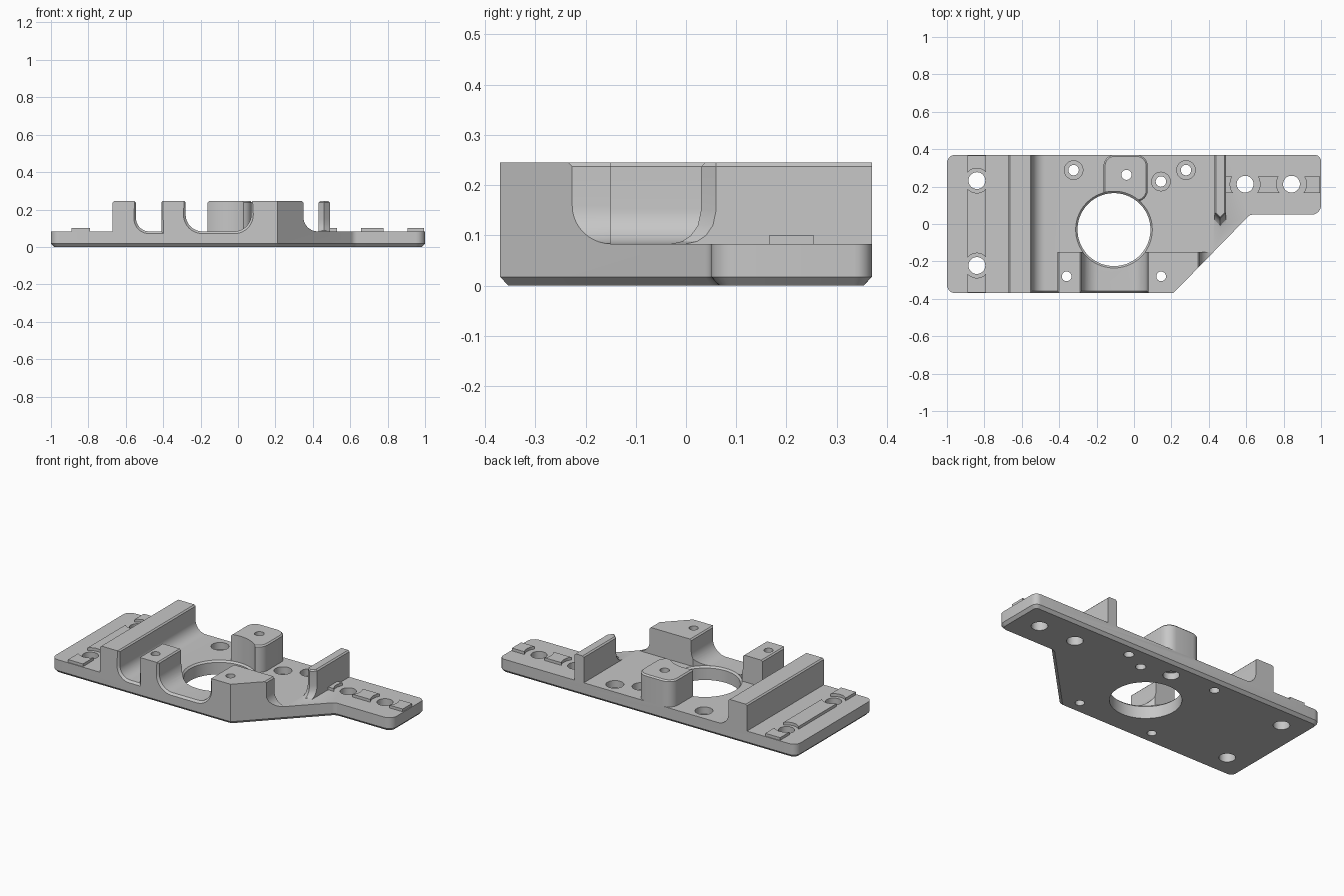
import bpy, bmesh, math
from mathutils import Vector

if "Cube" in bpy.data.objects:
    bpy.data.objects.remove(bpy.data.objects["Cube"])

FLOOR, TOP, BACK, HOLE = 0.083, 0.245, 0.37, (-0.107, -0.03)

grey = bpy.data.materials.new("grey_plastic")
grey.diffuse_color = (0.57, 0.57, 0.57, 1)
grey.use_nodes = True
grey.node_tree.nodes["Principled BSDF"].inputs["Base Color"].default_value = grey.diffuse_color


def loft(name, rings):
    """Solid through a list of matching 3D rings."""
    bm = bmesh.new()
    vs = [[bm.verts.new(p) for p in r] for r in rings]
    n = len(rings[0])
    for a, b in zip(vs, vs[1:]):
        for i in range(n):
            j = (i + 1) % n
            bm.faces.new((a[i], a[j], b[j], b[i]))
    bm.faces.new(vs[0][::-1])
    bm.faces.new(vs[-1])
    bmesh.ops.recalc_face_normals(bm, faces=bm.faces)
    me = bpy.data.meshes.new(name)
    bm.to_mesh(me)
    bm.free()
    ob = bpy.data.objects.new(name, me)
    bpy.context.collection.objects.link(ob)
    me.materials.append(grey)
    return ob


def rounded(pts, seg=6):
    """Outline with each (x, y, radius) corner rounded."""
    out = []
    for i, (x, y, r) in enumerate(pts):
        p = Vector((x, y))
        if r == 0:
            out.append(p)
            continue
        u = (Vector(pts[i - 1][:2]) - p).normalized()
        v = (Vector(pts[(i + 1) % len(pts)][:2]) - p).normalized()
        half = u.angle(v) / 2
        c = p + (u + v).normalized() * (r / math.sin(half))
        d = r / math.tan(half)
        a, b = p + u * d - c, p + v * d - c
        a0 = math.atan2(a.y, a.x)
        turn = math.atan2(a.x * b.y - a.y * b.x, a.dot(b))
        for k in range(seg + 1):
            t = a0 + turn * k / seg
            out.append(c + Vector((math.cos(t), math.sin(t))) * r)
    return out


def inset(pts, d):
    """Counter-clockwise outline moved inwards by d."""
    out = []
    for i, p in enumerate(pts):
        e = (p - pts[i - 1]).normalized()
        f = (pts[(i + 1) % len(pts)] - p).normalized()
        n, m = Vector((-e.y, e.x)), Vector((-f.y, f.x))
        out.append(p + (n + m) * (d / (1 + n.dot(m))))
    return out


def prism(name, pts, levels):
    """Upright solid, levels are (height, inset)."""
    return loft(name, [[(p.x, p.y, z) for p in inset(pts, d)] for z, d in levels])


def turned(name, x, y, levels, seg=48):
    """Round solid, levels are (height, radius)."""
    ang = [2 * math.pi * i / seg for i in range(seg)]
    return loft(name, [[(x + r * math.cos(a), y + r * math.sin(a), z) for a in ang]
                       for z, r in levels])


def combine(ob, other, op):
    mod = ob.modifiers.new("combine", 'BOOLEAN')
    mod.operation, mod.solver, mod.object = op, 'EXACT', other
    bpy.context.view_layer.objects.active = ob
    bpy.ops.object.modifier_apply(modifier=mod.name)
    bpy.data.objects.remove(other, do_unlink=True)


def ridge(name, x0, x1, r0, r1, y0, y1):
    """Block along y with chamfered top and optional foot fillets."""
    c = 0.008

    def foot(x, r, s):
        """Points from the floor up to the wall; s is the outward side."""
        if r == 0:
            return [(x, 0.05)]
        angles = [math.pi / 2 * k / 10 for k in range(11)]
        return [(x + s * r, 0.05)] + [(x + s * r * (1 - math.sin(t)),
                                       FLOOR + r * (1 - math.cos(t))) for t in angles]
    prof = foot(x0, r0, -1) + [(x0, TOP - c), (x0 + c, TOP), (x1 - c, TOP), (x1, TOP - c)]
    prof += foot(x1, r1, 1)[::-1]
    return loft(name, [[(x, y, z) for x, z in prof] for y in (y0, y1)])


# Base plate with chamfered underside
outline = rounded([(-1, -BACK, 0.045), (0.21, -BACK, 0), (0.62, 0.05, 0.04),
                   (1, 0.05, 0.05), (1, BACK, 0.035), (-1, BACK, 0.045)])
plate = prism("mounting_plate", outline, [(0, 0.016), (0.017, 0), (FLOOR, 0)])

# Cross wall and the two front posts
combine(plate, ridge("wall", -0.67, -0.545, 0, 0.07, -BACK, BACK), 'UNION')
combine(plate, ridge("front_post", -0.41, -0.28, 0, 0.09, -BACK, -0.15), 'UNION')
block = ridge("front_block", 0.07, 0.35, 0.09, 0.076, -BACK, -0.15)
combine(block, prism("trim", outline, [(0, 0), (0.4, 0)]), 'INTERSECT')
combine(plate, block, 'UNION')

# Back post with rounded corners
post = rounded([(-0.163, 0.12, 0), (0.073, 0.12, 0.06),
                (0.073, BACK, 0.06), (-0.163, BACK, 0.06)])
combine(plate, prism("back_post", post, [(0.05, 0), (TOP - 0.008, 0), (TOP, 0.008)]), 'UNION')

# Narrow rib with pointed, flared front end
rings = []
for z in (0.05, FLOOR, 0.088, 0.1, 0.12, 0.15, TOP - 0.008, TOP):
    k = min(1, max(0, (z - FLOOR) / 0.067))
    s = 0.06 * (1 - math.sqrt(1 - (1 - k) ** 2))
    c = 0.008 if z == TOP else 0
    rings.append([(0.43 + c, BACK, z), (0.43 + c, 0.06 - s, z), (0.461, 0.03 - s + c, z),
                  (0.492 - c, 0.06 - s, z), (0.492 - c, BACK, z)])
combine(plate, loft("rib", rings), 'UNION')

# Chamfer along the front edge of the pockets
bm = bmesh.new()
bm.from_mesh(plate.data)
bmesh.ops.remove_doubles(bm, verts=bm.verts, dist=1e-5)
bmesh.ops.dissolve_limit(bm, angle_limit=0.01, verts=bm.verts, edges=bm.edges)
edges = [e for e in bm.edges if len(e.link_faces) == 2 and e.calc_face_angle(0) > 0.3
         and all(v.co.y < -0.369 and v.co.z > 0.08 and -0.56 < v.co.x < 0.075 for v in e.verts)
         and max(v.co.z for v in e.verts) < TOP - 0.004]
bmesh.ops.bevel(bm, geom=edges, offset=0.012, segments=1, affect='EDGES', clamp_overlap=False)
bm.to_mesh(plate.data)
bm.free()

# Large bore, with clearance above the floor
combine(plate, turned("bore", *HOLE, [(-0.1, 0.195), (0.073, 0.195), (FLOOR, 0.205),
                                      (0.4, 0.205)], 72), 'DIFFERENCE')

# Screw holes: plain, post and counterbored
side_holes = [(0.594, 0.213), (0.842, 0.213), (-0.84, 0.232), (-0.84, -0.222)]
for x, y in side_holes:
    combine(plate, turned("hole", x, y, [(-0.1, 0.045), (0.3, 0.045)], 32), 'DIFFERENCE')
for x, y in [(-0.36, -0.28), (0.145, -0.28)]:
    combine(plate, turned("hole", x, y, [(-0.1, 0.026), (0.4, 0.026)], 24), 'DIFFERENCE')
combine(plate, turned("hole", -0.04, 0.263, [(-0.1, 0.045), (0.04, 0.045), (0.04, 0.027),
                                             (0.4, 0.027)], 24), 'DIFFERENCE')
for x, y in [(-0.323, 0.288), (0.144, 0.227), (0.278, 0.288)]:
    combine(plate, turned("hole", x, y, [(-0.1, 0.028), (0.04, 0.028), (0.04, 0.05),
                                         (0.3, 0.05)], 24), 'DIFFERENCE')


# Low locating pads, scooped around the side holes
def pad(name, x0, x1, y0, y1, r):
    pts = [Vector(p) for p in ((x0, y0), (x1, y0), (x1, y1), (x0, y1))]
    ob = prism(name, pts, [(0.075, 0), (0.1, 0)])
    for x, y in side_holes:
        if x0 - r < x < x1 + r and y0 - r < y < y1 + r:
            combine(ob, turned("scoop", x, y, [(0, r), (0.2, r)], 48), 'DIFFERENCE')
    return ob


parts = [plate,
         pad("left_pad_strip", -0.89, -0.79, -0.365, 0.365, 0.066),
         pad("right_pad_strip", 0.48, 0.995, 0.165, 0.255, 0.08)]

for ob in parts:
    bpy.ops.object.select_all(action='DESELECT')
    ob.select_set(True)
    bpy.context.view_layer.objects.active = ob
    bpy.ops.object.shade_smooth_by_angle(angle=math.radians(25))
